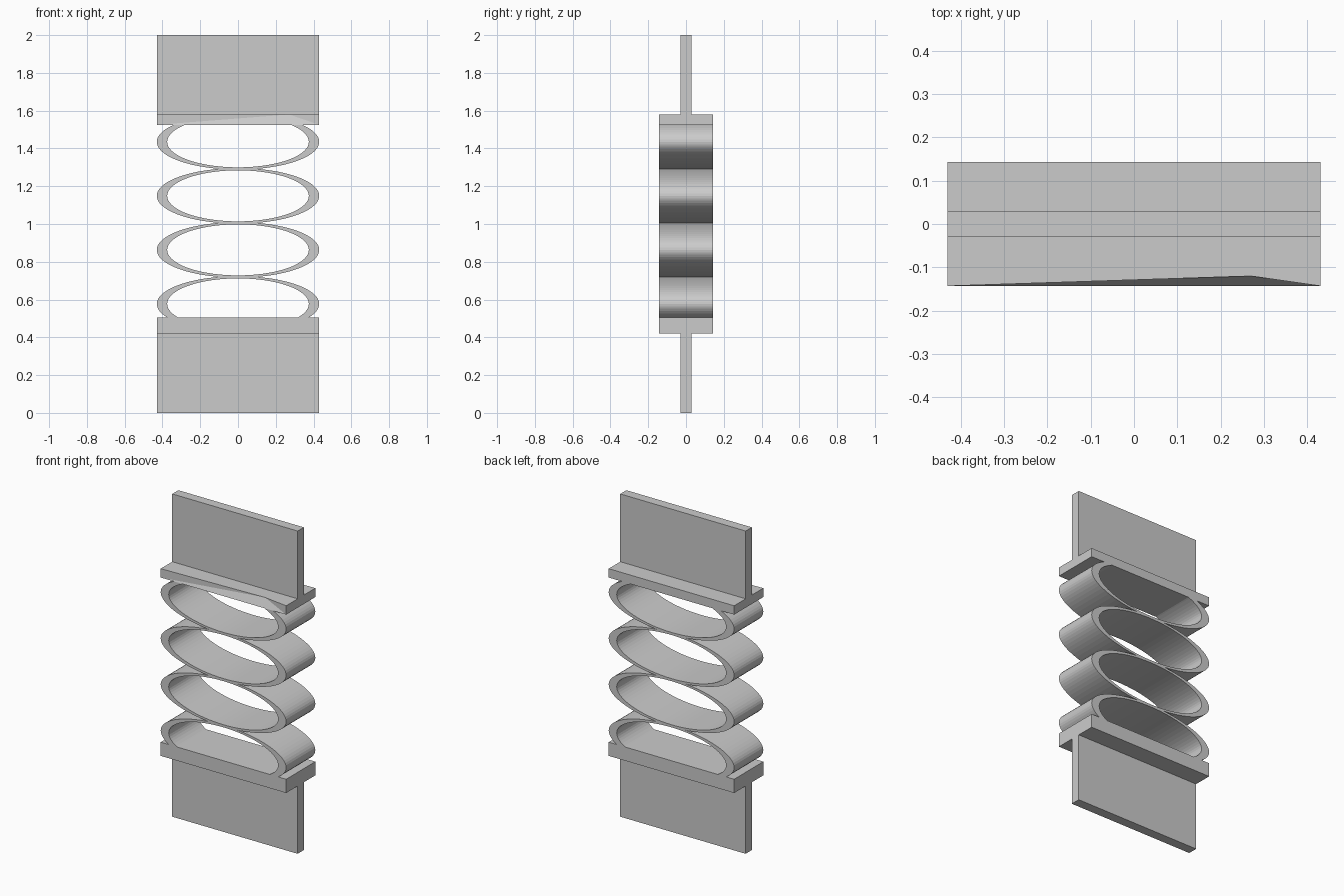
import bpy, bmesh, math
from mathutils import Vector

cube = bpy.data.objects.get("Cube")
if cube:
    bpy.data.objects.remove(cube, do_unlink=True)

grey = bpy.data.materials.new("plain grey")
grey.use_nodes = True
colour = (0.6, 0.6, 0.6, 1)
grey.diffuse_color = colour
grey.node_tree.nodes["Principled BSDF"].inputs["Base Color"].default_value = colour

HALF_W, HALF_D = 0.43, 0.143
LOW, HIGH = 0.505, 1.525      # inner faces of the end plates
PITCH, SEGMENTS = 0.286, 72


def finish(bm, name):
    bmesh.ops.recalc_face_normals(bm, faces=bm.faces)
    mesh = bpy.data.meshes.new(name)
    bm.to_mesh(mesh)
    bm.free()
    mesh.materials.append(grey)
    obj = bpy.data.objects.new(name, mesh)
    bpy.context.collection.objects.link(obj)
    return obj


def box(name, half_depth, z0, z1, chipped=False):
    bm = bmesh.new()
    bmesh.ops.create_cube(bm, size=1)
    for v in bm.verts:
        v.co = Vector((v.co.x * 2 * HALF_W, v.co.y * 2 * half_depth,
                       z0 if v.co.z < 0 else z1))
    if chipped:
        # Shallow dent in the upper front edge
        edge = next(e for e in bm.edges
                    if all(v.co.y < 0 and v.co.z > z0 + 0.01 for v in e.verts))
        start = min(edge.verts, key=lambda v: v.co.x)
        _, mid = bmesh.utils.edge_split(edge, start, 0.5)
        mid.co = Vector((0.27, -0.12, z1))
        bmesh.ops.triangulate(bm, faces=[f for f in bm.faces if mid in f.verts])
    return finish(bm, name)


def ring(name, z):
    # Elliptical band, trimmed where it runs into an end plate
    bm = bmesh.new()
    loops = []
    for rx, rz, y in ((HALF_W, 0.147, -HALF_D), (HALF_W, 0.147, HALF_D),
                      (0.375, 0.135, HALF_D), (0.375, 0.135, -HALF_D)):
        angles = [math.tau * i / SEGMENTS for i in range(SEGMENTS)]
        loops.append([bm.verts.new((rx * math.cos(a), y, z + rz * math.sin(a)))
                      for a in angles])
    for a, b in zip(loops, loops[1:] + loops[:1]):
        for i in range(SEGMENTS):
            j = (i + 1) % SEGMENTS
            bm.faces.new((a[i], a[j], b[j], b[i]))
    for height, direction in ((LOW, -1), (HIGH, 1)):
        bmesh.ops.bisect_plane(bm, geom=bm.verts[:] + bm.edges[:] + bm.faces[:],
                               plane_co=(0, 0, height), plane_no=(0, 0, direction),
                               clear_outer=True)
    return finish(bm, name)


# End blades and plates
box("lower_blade", 0.03, 0, 0.42)
box("lower_plate", HALF_D, 0.42, LOW)
box("upper_plate", HALF_D, HIGH, 1.58, chipped=True)
box("upper_blade", 0.03, 1.58, 2)

# Stack of spring rings
for n in range(4):
    ring(f"spring_ring_{n + 1}", 0.577 + n * PITCH)
